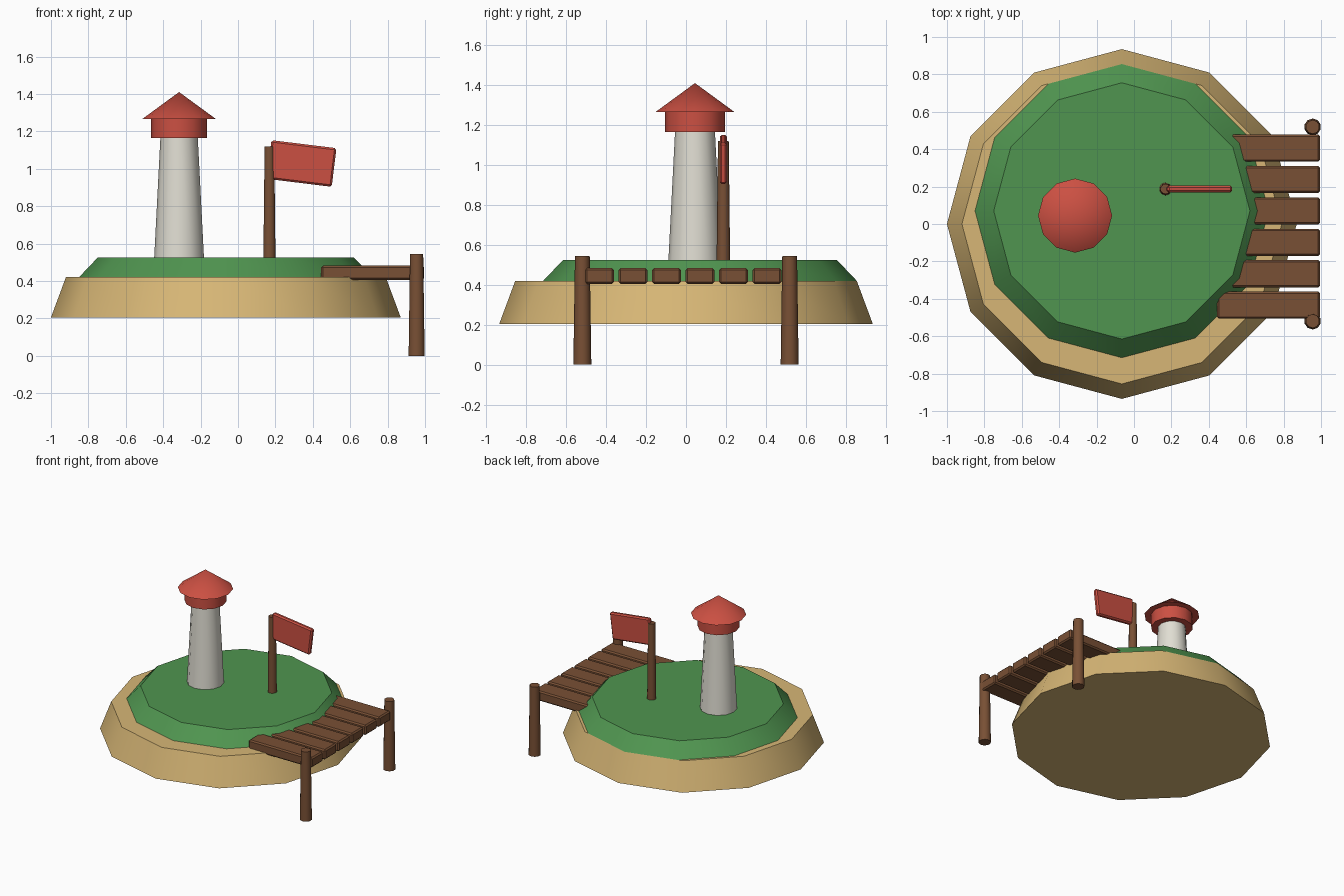
import bpy, bmesh
from math import radians
from mathutils import Matrix

if "Cube" in bpy.data.objects:
    bpy.data.objects.remove(bpy.data.objects["Cube"])


def material(name, rgb):
    m = bpy.data.materials.new(name)
    m.diffuse_color = (*rgb, 1)
    m.use_nodes = True
    m.node_tree.nodes["Principled BSDF"].inputs["Base Color"].default_value = m.diffuse_color
    return m


SAND = material("sand", (0.68, 0.47, 0.18))
GRASS = material("grass", (0.08, 0.30, 0.08))
STONE = material("stone", (0.75, 0.73, 0.65))
RED = material("red", (0.60, 0.08, 0.055))
WOOD = material("wood", (0.19, 0.08, 0.035))


def finish(name, bm, loc, mat, rot=(0, 0, 0)):
    me = bpy.data.meshes.new(name)
    bm.to_mesh(me)
    bm.free()
    ob = bpy.data.objects.new(name, me)
    ob.location, ob.rotation_euler = loc, rot
    me.materials.append(mat)
    bpy.context.collection.objects.link(ob)
    return ob


def cone(name, x, y, z0, z1, r0, r1, mat, sides=12):
    bm = bmesh.new()
    bmesh.ops.create_cone(bm, cap_ends=True, segments=sides, radius1=r0,
                          radius2=r1, depth=z1 - z0)
    ob = finish(name, bm, (x, y, (z0 + z1) / 2), mat)
    bpy.ops.object.select_all(action='DESELECT')
    bpy.context.view_layer.objects.active = ob
    ob.select_set(True)
    bpy.ops.object.shade_smooth_by_angle(angle=radians(40))
    return ob


def box(name, loc, size, bevel, mat, rot=(0, 0, 0)):
    bm = bmesh.new()
    bmesh.ops.create_cube(bm, size=1, matrix=Matrix.Diagonal((*size, 1)))
    ob = finish(name, bm, loc, mat, rot)
    mod = ob.modifiers.new("bevel", 'BEVEL')
    mod.width, mod.segments = bevel, 1
    return ob


# Island
cone("sand_base", -0.065, 0, 0.205, 0.42, 0.935, 0.855, SAND)
cone("grass_top", -0.065, 0.07, 0.42, 0.525, 0.785, 0.685, GRASS)

# Lighthouse
LX, LY = -0.315, 0.045
cone("lighthouse_tower", LX, LY, 0.525, 1.165, 0.133, 0.1, STONE)
cone("lantern_room", LX, LY, 1.165, 1.265, 0.15, 0.15, RED)
cone("lighthouse_roof", LX, LY, 1.265, 1.41, 0.198, 0, RED)

# Flag
cone("flag_pole", 0.168, 0.187, 0.52, 1.12, 0.034, 0.027, WOOD, 10)
box("flag", (0.34, 0.187, 1.028), (0.35, 0.036, 0.208), 0.01, RED,
    (0, radians(7), 0))

# Pier
for i in range(6):
    box(f"pier_plank_{i + 1}", (0.72, -0.434 + i * 0.168, 0.444),
        (0.55, 0.145, 0.078), 0.01, WOOD)
for side, y in (("front", -0.519), ("back", 0.519)):
    cone(f"{side}_pier_post", 0.955, y, 0, 0.545, 0.045, 0.037, WOOD, 10)
